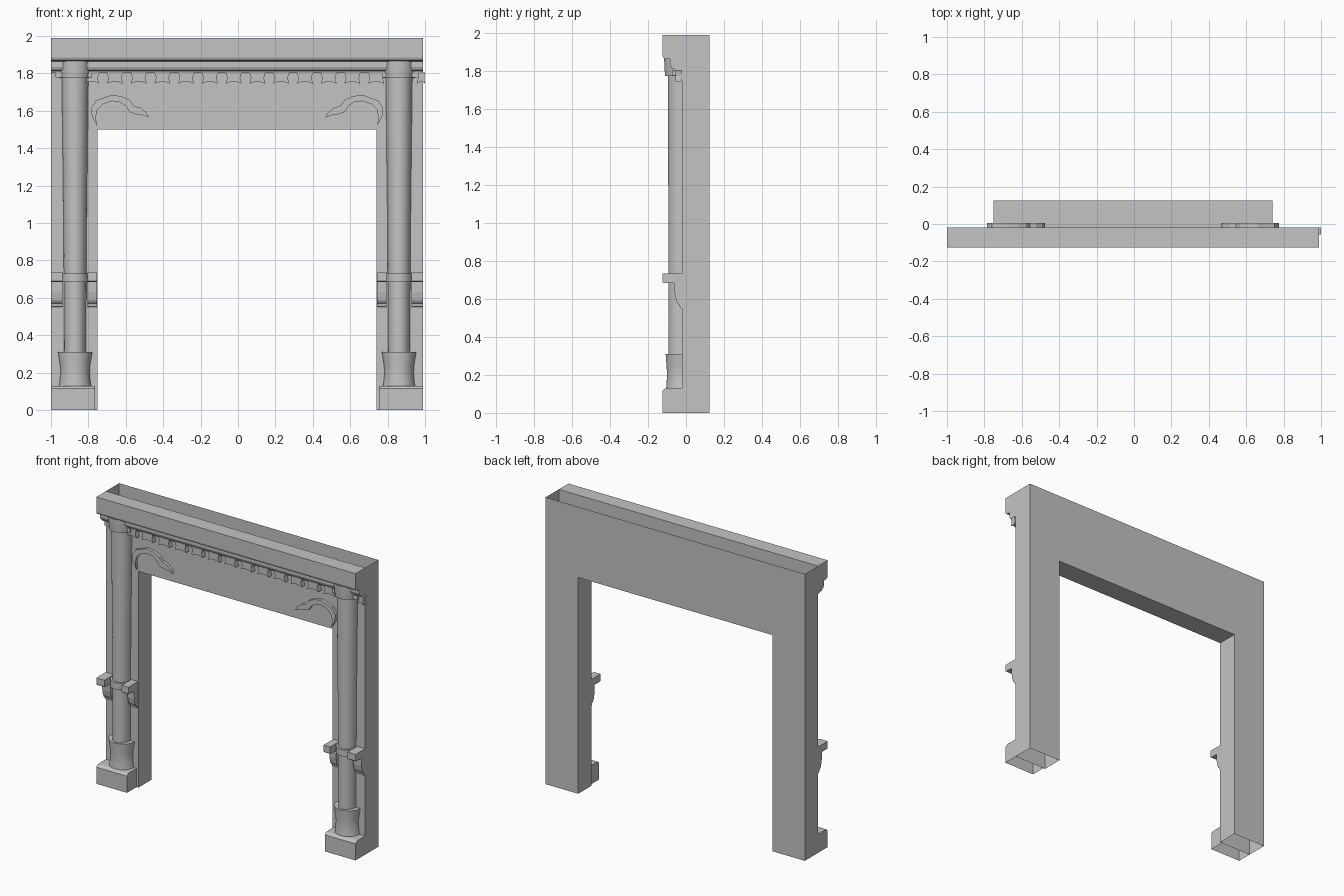
import bpy
import bmesh
from math import pi, sin, cos

cube = bpy.data.objects.get("Cube")
if cube:
    bpy.data.objects.remove(cube, do_unlink=True)

LEFT, RIGHT, TOP = -1.0, 0.99, 1.99
MID = (LEFT + RIGHT) / 2
WALL, BACK = -0.02, 0.125
FRONT = -0.125
POST = 0.866                      # column distance from the middle

stone = bpy.data.materials.new("grey stone")
stone.use_nodes = True
GREY = (0.55, 0.55, 0.55, 1)
stone.diffuse_color = GREY
stone.node_tree.nodes["Principled BSDF"].inputs["Base Color"].default_value = GREY


def finish(name, bm, smooth=False, tidy=True):
    if tidy:
        bmesh.ops.recalc_face_normals(bm, faces=bm.faces)
    mesh = bpy.data.meshes.new(name)
    bm.to_mesh(mesh)
    bm.free()
    mesh.materials.append(stone)
    obj = bpy.data.objects.new(name, mesh)
    bpy.context.collection.objects.link(obj)
    if smooth:
        bpy.ops.object.select_all(action='DESELECT')
        bpy.context.view_layer.objects.active = obj
        obj.select_set(True)
        bpy.ops.object.shade_smooth_by_angle(angle=pi / 6)
    return obj


def prism(name, points, place, start, end, skip_side=None):
    """Extrude a 2D outline; place(u, v, t) gives the 3D position."""
    bm = bmesh.new()
    a = [bm.verts.new(place(u, v, start)) for u, v in points]
    b = [bm.verts.new(place(u, v, end)) for u, v in points]
    bm.faces.new(a)
    bm.faces.new(b[::-1])
    n = len(points)
    for i in range(n):
        if i != skip_side:
            j = (i + 1) % n
            bm.faces.new((a[i], b[i], b[j], a[j]))
    return finish(name, bm)


def along_x(u, v, t):
    return (t, u, v)


def along_y(u, v, t):
    return (u, t, v)


def half_turned(name, cx, rings, segments=20):
    """Half-round part against the wall; rings are (z, x radius, y radius)."""
    bm = bmesh.new()
    rows = []
    for z, rx, ry in rings:
        angles = [pi * i / segments for i in range(segments + 1)]
        rows.append([bm.verts.new((cx + rx * cos(a), WALL - ry * sin(a), z)) for a in angles])
    for low, high in zip(rows, rows[1:]):
        for i in range(segments):
            bm.faces.new((low[i], high[i], high[i + 1], low[i + 1]))
    bm.faces.new(rows[0])
    bm.faces.new(rows[-1][::-1])
    return finish(name, bm, smooth=True)


# Hollow surround: open at the top and under the legs
in_l, in_r, head = -0.75, 0.74, 1.5
bm = bmesh.new()


def quad(*corners):
    bm.faces.new([bm.verts.new(c) for c in corners])


outline = [(LEFT, 0), (LEFT, TOP), (RIGHT, TOP), (RIGHT, 0),
           (in_r, 0), (in_r, head), (in_l, head), (in_l, 0)]
for y, step in ((WALL, -1), (BACK, 1)):
    bm.faces.new([bm.verts.new((x, y, z)) for x, z in outline[::step]])
for i in (0, 2, 4, 5, 6):
    (x0, z0), (x1, z1) = outline[i], outline[i + 1]
    quad((x0, WALL, z0), (x0, BACK, z0), (x1, BACK, z1), (x1, WALL, z1))
bmesh.ops.remove_doubles(bm, verts=bm.verts, dist=0.0001)
finish("surround", bm)

# Moulded cornice
cornice = [(WALL, TOP), (FRONT, TOP), (FRONT, 1.885), (-0.12, 1.872), (-0.108, 1.866),
           (-0.085, 1.864), (-0.085, 1.835), (-0.078, 1.818), (-0.065, 1.812),
           (-0.062, 1.803), (WALL, 1.803)]
prism("cornice", cornice, along_x, LEFT, RIGHT)

# Row of flared dentils, the last one cut short at the end
pitch, half = 0.127, 0.043
for k in range(14):
    cx = -0.785 + pitch * k
    tooth = [(-1, 1.805), (-0.8, 1.775), (-1, 1.745), (-0.5, 1.753), (0, 1.756),
             (0.5, 1.753), (1, 1.745), (0.8, 1.775), (1, 1.805)]
    shape = [(cx + half * u, z) for u, z in tooth]
    if k == 13:
        cx = 0.979
        shape = [(cx + half / 2 * u, z) for u, z in tooth]
    prism("dentil", shape, along_y, WALL, -0.055)

# Carved scroll, left half traced and mirrored
scroll = [(-0.754, 1.52), (-0.781, 1.57), (-0.786, 1.615), (-0.76, 1.655), (-0.717, 1.67),
          (-0.674, 1.686), (-0.62, 1.677), (-0.578, 1.657), (-0.556, 1.625),
          (-0.524, 1.618), (-0.492, 1.592), (-0.476, 1.565), (-0.508, 1.576),
          (-0.545, 1.582), (-0.578, 1.592), (-0.6, 1.625), (-0.631, 1.646),
          (-0.674, 1.652), (-0.722, 1.636), (-0.754, 1.604), (-0.76, 1.565)]

for side, word in ((-1, "right"), (1, "left")):
    cx = MID + side * POST

    def px(offset):
        """Offset from the column axis; positive is outward."""
        return cx + side * offset

    shape = [(MID - side * (x - MID), z) for x, z in scroll]
    prism(word + "_scroll", shape, along_y, 0.005, -0.04)

    # Column with waisted foot, collar and capital
    half_turned(word + "_shaft", cx, [(0.3, 0.058, 0.073), (1.0, 0.062, 0.073), (1.79, 0.071, 0.075)])
    foot = [(0.125, 0.086, 0.085), (0.16, 0.081, 0.082), (0.2, 0.078, 0.08),
            (0.24, 0.08, 0.082), (0.28, 0.087, 0.085), (0.31, 0.091, 0.087)]
    half_turned(word + "_foot", cx, foot)
    half_turned(word + "_collar", cx, [(0.685, 0.072, 0.088), (0.73, 0.072, 0.088)])
    capital = [(1.775, 0.082, 0.09), (1.8, 0.084, 0.092), (1.83, 0.088, 0.094), (1.866, 0.091, 0.095)]
    half_turned(word + "_capital", cx, capital)
    block = [(WALL, 1.778), (-0.07, 1.778), (-0.07, 1.806), (WALL, 1.806)]
    prism(word + "_capital_block", block, along_x, px(-0.09), px(0.105))

    # Plinth, open underneath
    plinth = [(WALL, 0), (FRONT, 0), (FRONT, 0.115), (-0.118, 0.124), (-0.105, 0.13), (WALL, 0.13)]
    prism(word + "_plinth", plinth, along_x, px(-0.107), px(0.129), skip_side=0)

    # Stepped brackets on both sides of the column
    bracket = [(WALL, 0.735), (FRONT, 0.735), (FRONT, 0.69), (-0.118, 0.684), (-0.062, 0.684),
               (-0.06, 0.63), (-0.052, 0.59), (-0.042, 0.573), (-0.035, 0.57),
               (-0.032, 0.555), (WALL, 0.55)]
    for a, b in ((-0.117, -0.066), (0.066, 0.129)):
        prism(word + "_bracket", bracket, along_x, px(a), px(b))
